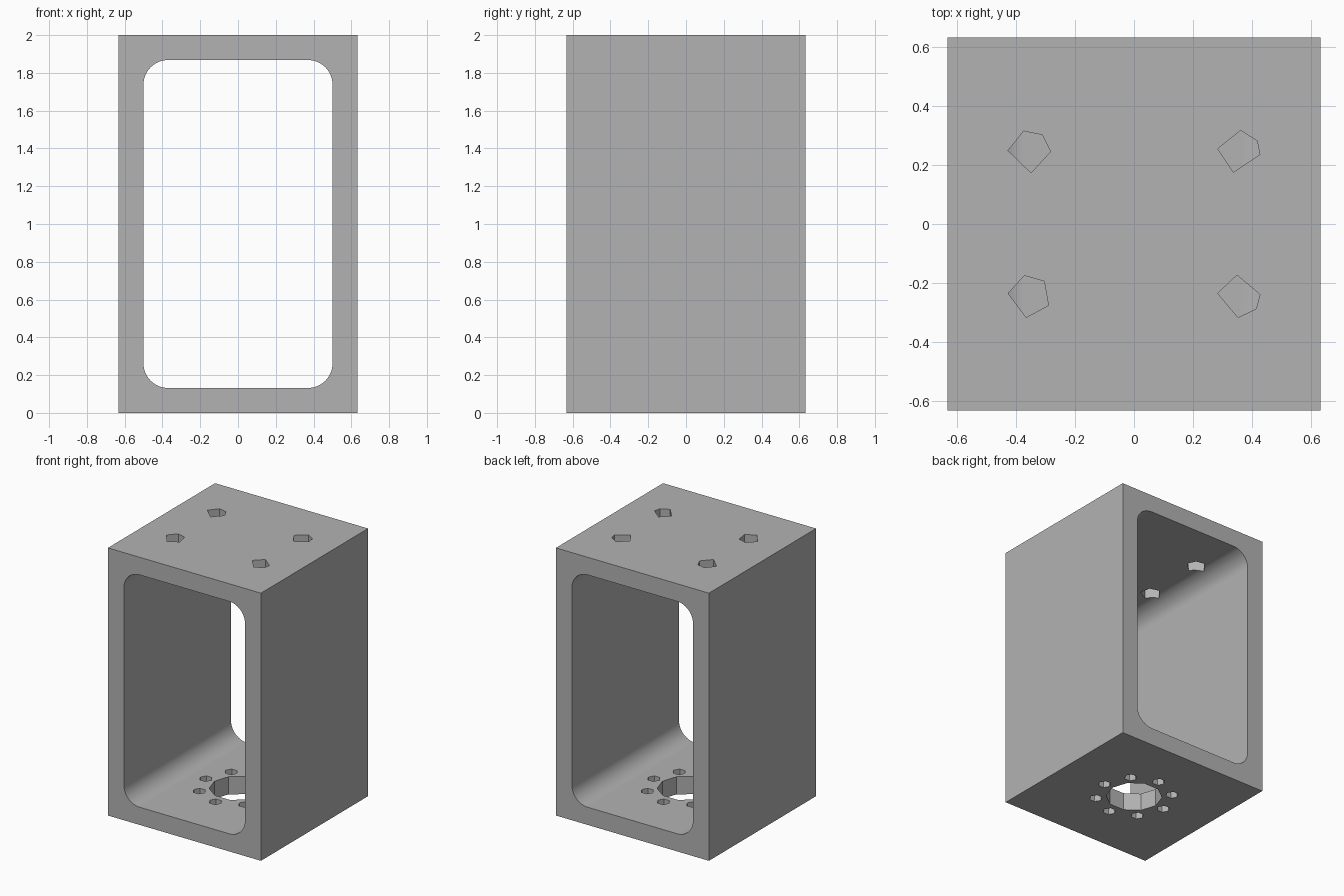
import bpy, bmesh
from math import cos, sin, pi, radians
from mathutils import Matrix

if "Cube" in bpy.data.objects:
    bpy.data.objects.remove(bpy.data.objects["Cube"], do_unlink=True)

WIDTH, HEIGHT, WALL, FILLET = 1.265, 2.0, 0.132, 0.13

grey = bpy.data.materials.new("plain grey")
grey.use_nodes = True
colour = (0.45, 0.45, 0.45, 1)
grey.diffuse_color = colour
grey.node_tree.nodes["Principled BSDF"].inputs["Base Color"].default_value = colour


def prism(name, outline, depth, matrix):
    """Extrude a flat outline symmetrically along its local z."""
    bm = bmesh.new()
    base = bm.faces.new([bm.verts.new((x, y, -depth / 2)) for x, y in outline])
    top = bmesh.ops.extrude_face_region(bm, geom=[base])["geom"]
    bmesh.ops.translate(bm, vec=(0, 0, depth),
                        verts=[v for v in top if isinstance(v, bmesh.types.BMVert)])
    bmesh.ops.recalc_face_normals(bm, faces=bm.faces)
    bm.transform(matrix)
    mesh = bpy.data.meshes.new(name)
    bm.to_mesh(mesh)
    bm.free()
    mesh.materials.append(grey)
    obj = bpy.data.objects.new(name, mesh)
    bpy.context.collection.objects.link(obj)
    return obj


def ring(radius, angles):
    return [(radius * cos(radians(a)), radius * sin(radians(a))) for a in angles]


def cut(target, cutter):
    """Apply a boolean cut and discard the cutter."""
    cutter.hide_render = True
    mod = target.modifiers.new("cut", "BOOLEAN")
    mod.operation, mod.solver, mod.object = "DIFFERENCE", "EXACT", cutter
    bpy.ops.object.modifier_apply(modifier=mod.name)
    bpy.data.objects.remove(cutter, do_unlink=True)


# Solid block
half = WIDTH / 2
square = [(-half, -half), (half, -half), (half, half), (-half, half)]
frame = prism("box_frame", square, HEIGHT, Matrix.Translation((0, 0, HEIGHT / 2)))
bpy.context.view_layer.objects.active = frame
frame.select_set(True)

# Rounded opening from front to back
cx, cz = half - WALL - FILLET, HEIGHT / 2 - WALL - FILLET
opening = []
for i, (sx, sz) in enumerate([(1, 1), (-1, 1), (-1, -1), (1, -1)]):
    for step in range(13):
        a = (i + step / 12) * pi / 2
        opening.append((sx * cx + FILLET * cos(a), sz * cz + FILLET * sin(a)))
cut(frame, prism("opening_cutter", opening, 2 * WIDTH,
                 Matrix.Translation((0, 0, HEIGHT / 2)) @ Matrix.Rotation(pi / 2, 4, "X")))

# Four coarse bolt holes in the top plate
top_holes = {
    (-1, 1): [0, 52, 105, 177, 275],
    (1, 1): [-8, 30, 85, 172, 255],
    (-1, -1): [-25, 45, 103, 172, 262],
    (1, -1): [5, 95, 172, 268, 325],
}
for (sx, sy), angles in top_holes.items():
    cut(frame, prism("bolt_cutter", ring(0.072, angles), 3 * WALL,
                     Matrix.Translation((sx * 0.355, sy * 0.245, HEIGHT - WALL / 2))))

# Large centre hole and a circle of small holes in the bottom plate
cut(frame, prism("centre_cutter", ring(0.195, range(0, 360, 36)), 3 * WALL,
                 Matrix.Translation((0, 0, WALL / 2))))
for x, y in ring(0.266, range(0, 360, 45)):
    cut(frame, prism("small_cutter", ring(0.045, range(0, 360, 60)), 3 * WALL,
                     Matrix.Translation((x, y, WALL / 2))))

# Smooth fillets, crisp outer edges
bpy.ops.object.shade_smooth_by_angle(angle=radians(30))
weighted = frame.modifiers.new("weighted normals", "WEIGHTED_NORMAL")
weighted.keep_sharp = True
